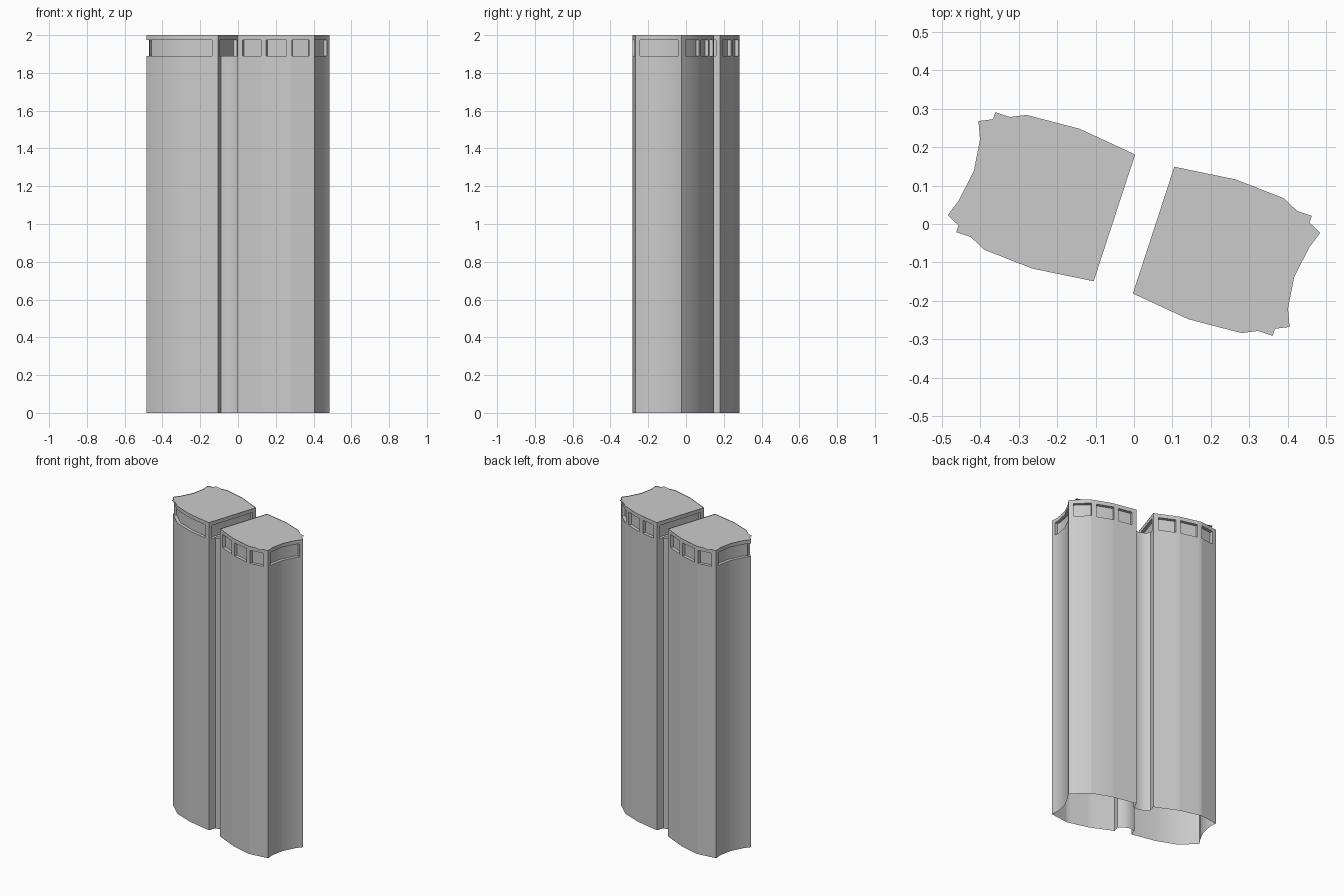
import bpy, bmesh, math
from mathutils import Vector, Matrix

if "Cube" in bpy.data.objects:
    bpy.data.objects.remove(bpy.data.objects["Cube"])

TOP, SILL, HEAD, DEPTH = 2.0, 1.89, 1.975, 0.02

# plan of the right-hand tower, counter-clockwise side by side
FRONT = [(-.003, -.181), (.142, -.248), (.28, -.284), (.405, -.268)]
SIDE = [(.405, -.268), (.401, -.22), (.417, -.138), (.457, -.06), (.485, -.023)]
BACK = [(.485, -.023), (.39, .067), (.265, .116), (.105, .149)]
INNER = [(.105, .149), (-.003, -.181)]
LINK = [(-.105, -.149), (-.09, -.104), (-.055, -.1), (-.015, -.115), (.01, -.14), (-.003, -.181)]
ROOF = [(.022, -.181), (.361, -.291), (.463, .021), (.127, .133)]
THREE = [(.07, .32), (.39, .65), (.72, .93)]


def finish(name, bm, turn):
    bmesh.ops.remove_doubles(bm, verts=bm.verts, dist=1e-5)
    if turn:
        bm.transform(Matrix.Rotation(math.pi, 4, 'Z'))
    me = bpy.data.meshes.new(name)
    bm.to_mesh(me)
    bm.free()
    ob = bpy.data.objects.new(name, me)
    bpy.context.collection.objects.link(ob)
    bpy.context.view_layer.objects.active = ob
    ob.select_set(True)
    bpy.ops.object.shade_smooth_by_angle(angle=math.radians(32))
    ob.select_set(False)
    return ob


def wall(name, path, z0, z1, windows=(), turn=False):
    """Vertical wall along a path with recessed windows in the top band."""
    bm = bmesh.new()
    pts = [Vector(p) for p in path]
    lens = [0]
    for a, b in zip(pts, pts[1:]):
        lens.append(lens[-1] + (b - a).length)
    knots = [l / lens[-1] for l in lens]
    normals = []
    for i in range(len(pts)):
        d = pts[min(i + 1, len(pts) - 1)] - pts[max(i - 1, 0)]
        normals.append(Vector((d.y, -d.x)).normalized())

    def at(t, inset=0):
        i = max(k for k in range(len(pts) - 1) if knots[k] <= t + 1e-9)
        f = (t - knots[i]) / (knots[i + 1] - knots[i])
        return pts[i].lerp(pts[i + 1], f) - normals[i].lerp(normals[i + 1], f) * inset

    def quad(a, b, c, d):
        bm.faces.new([bm.verts.new((p.x, p.y, z)) for p, z in (a, b, c, d)])

    def panel(a, b, lo, hi):
        quad((a, lo), (b, lo), (b, hi), (a, hi))

    ts = sorted(set(knots) | {t for w in windows for t in w})
    for t0, t1 in zip(ts, ts[1:]):
        if t1 - t0 < 1e-6:
            continue
        a, b, mid = at(t0), at(t1), (t0 + t1) / 2
        hole = any(w[0] < mid < w[1] for w in windows)
        if not windows:
            panel(a, b, z0, z1)
            continue
        if z0 < SILL:
            panel(a, b, z0, SILL)
        panel(a, b, HEAD, z1)
        if not hole:
            panel(a, b, SILL, HEAD)
        else:
            c, d = at(t0, DEPTH), at(t1, DEPTH)
            panel(c, d, SILL, HEAD)
            quad((a, SILL), (b, SILL), (d, SILL), (c, SILL))
            quad((c, HEAD), (d, HEAD), (b, HEAD), (a, HEAD))
    # window jambs, left out where a recess runs round a corner
    for s, e in windows:
        if s > 0:
            panel(at(s), at(s, DEPTH), SILL, HEAD)
        if e < 1:
            panel(at(e, DEPTH), at(e), SILL, HEAD)
    return finish(name, bm, turn)


def plate(name, outline, z, turn):
    bm = bmesh.new()
    bm.faces.new([bm.verts.new((x, y, z)) for x, y in outline])
    return finish(name, bm, turn)


for label, turn in (("right", False), ("left", True)):
    # outer walls; the left tower has one wide window wrapping its corner
    wall(label + "_ribbon_wall", FRONT, 0, TOP, THREE, turn)
    wall(label + "_concave_wall", SIDE, 0, TOP, [(.09, 1.0 if turn else .91)], turn)
    wall(label + "_gallery_wall", BACK, 0, TOP, [(0.0, .92)] if turn else THREE, turn)
    # upper wall facing the gap
    wall(label + "_inner_wall", INNER, SILL, TOP, [(.07, .93)], turn)
    # curved link wall between the towers
    wall(label + "_link_wall", LINK, 0, SILL, (), turn)
    # parapet cap and square roof slab
    plate(label + "_cap", FRONT[:-1] + SIDE[:-1] + BACK, TOP - .003, turn)
    plate(label + "_roof", ROOF, TOP, turn)
